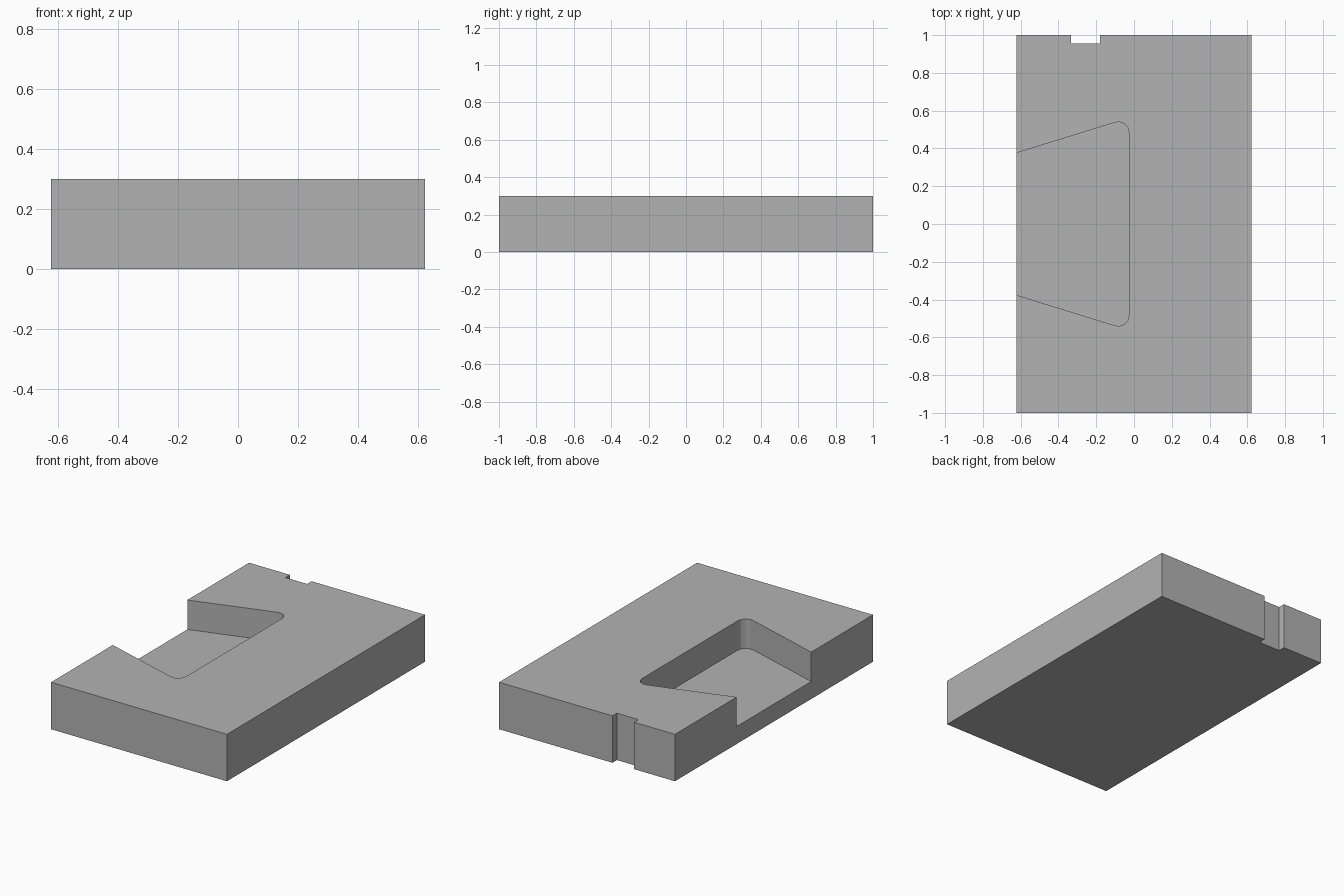
import bpy
import bmesh
from math import atan2, cos, sin, pi
from mathutils import Vector

default = bpy.data.objects.get("Cube")
if default:
    bpy.data.objects.remove(default, do_unlink=True)

HALF_W, HALF_L, HEIGHT = 0.622, 1.0, 0.3
FLOOR = 0.112                      # height of the pocket floor
WALL_X, MOUTH_Y = -0.027, 0.376    # pocket back wall and half mouth width
SLOPE = 0.31                       # flare of the pocket sides
RADIUS, STEPS = 0.056, 4           # rounded pocket corners

# Flat grey material
grey = bpy.data.materials.new("plain grey")
grey.use_nodes = True
colour = (0.45, 0.45, 0.45, 1)
grey.diffuse_color = colour
grey.node_tree.nodes["Principled BSDF"].inputs["Base Color"].default_value = colour


def prism(name, outline, z0, z1):
    """Extrude a closed xy outline from z0 to z1."""
    bm = bmesh.new()
    face = bm.faces.new([bm.verts.new((x, y, z0)) for x, y in outline])
    top = bmesh.ops.extrude_face_region(bm, geom=[face])["geom"]
    bmesh.ops.translate(bm, vec=Vector((0, 0, z1 - z0)),
                        verts=[v for v in top if isinstance(v, bmesh.types.BMVert)])
    bmesh.ops.recalc_face_normals(bm, faces=bm.faces)
    mesh = bpy.data.meshes.new(name)
    bm.to_mesh(mesh)
    bm.free()
    mesh.materials.append(grey)
    obj = bpy.data.objects.new(name, mesh)
    bpy.context.collection.objects.link(obj)
    return obj


# Slab with a shallow full-height notch in the back edge
slab = prism("slab", [
    (-HALF_W, -HALF_L), (HALF_W, -HALF_L), (HALF_W, HALF_L),
    (-0.18, HALF_L), (-0.18, 0.955), (-0.333, 0.955), (-0.333, HALF_L),
    (-HALF_W, HALF_L)], 0, HEIGHT)

# Dovetail pocket outline: flared side, rounded corner, mirrored in y
tilt = atan2(SLOPE, 1)
corner_y = MOUTH_Y + SLOPE * (WALL_X + HALF_W)
centre_x = WALL_X - RADIUS
centre_y = corner_y - SLOPE * RADIUS - RADIUS / cos(tilt)
overshoot = 0.1
side = [(-HALF_W - overshoot, MOUTH_Y - SLOPE * overshoot)]
for i in range(STEPS + 1):
    a = (pi / 2 + tilt) * (1 - i / STEPS)
    side.append((centre_x + RADIUS * cos(a), centre_y + RADIUS * sin(a)))
pocket = prism("pocket_cutter", side + [(x, -y) for x, y in reversed(side)],
               FLOOR, HEIGHT + overshoot)
pocket.hide_render = True

# Cut the pocket, keep the result as plain mesh and drop the cutter
cut = slab.modifiers.new("pocket", "BOOLEAN")
cut.operation = "DIFFERENCE"
cut.solver = "EXACT"
cut.object = pocket
bpy.context.view_layer.update()
result = bpy.data.meshes.new_from_object(
    slab.evaluated_get(bpy.context.evaluated_depsgraph_get()))
slab.modifiers.clear()
slab.data = result
bpy.data.objects.remove(pocket, do_unlink=True)
